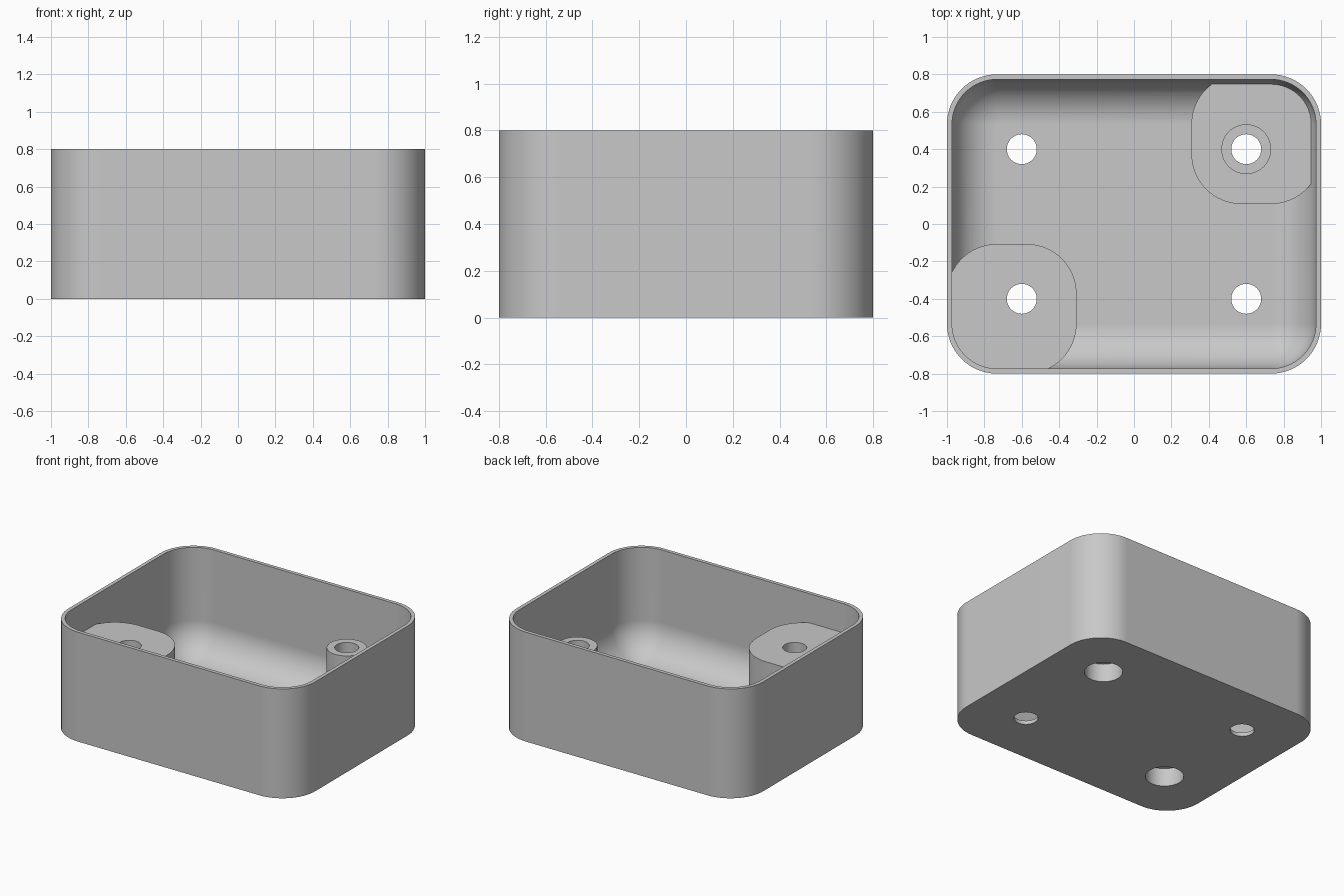
import bpy, bmesh, math

if "Cube" in bpy.data.objects:
    bpy.data.objects.remove(bpy.data.objects["Cube"], do_unlink=True)

HX, HY, HEIGHT = 1.0, 0.8, 0.8
CORNER, WALL = 0.267, 0.027
FILLET = CORNER - WALL
PAD = 0.693                       # side of the square corner pads
BOSS_TOP, LOW_TOP = 0.587, 0.16
POST_X, POST_Y = 0.6, 0.4

grey = bpy.data.materials.new("light_grey")
grey.use_nodes = True
colour = (0.58, 0.58, 0.58, 1)
grey.diffuse_color = colour
grey.node_tree.nodes["Principled BSDF"].inputs["Base Color"].default_value = colour


def outline(cx, cy, hx, hy, r, steps=16):
    """Counter-clockwise rounded rectangle."""
    pts = []
    for q, (sx, sy) in enumerate([(1, 1), (-1, 1), (-1, -1), (1, -1)]):
        for i in range(steps + 1):
            a = (q + i / steps) * math.pi / 2
            pts.append((cx + sx * (hx - r) + r * math.cos(a),
                        cy + sy * (hy - r) + r * math.sin(a)))
    return pts


def loft(name, sections):
    """Closed solid through a stack of (outline, z) sections."""
    bm = bmesh.new()
    rings = [[bm.verts.new((x, y, z)) for x, y in pts] for pts, z in sections]
    n = len(rings[0])
    for low, high in zip(rings, rings[1:]):
        for i in range(n):
            j = (i + 1) % n
            bm.faces.new((low[i], low[j], high[j], high[i]))
    bm.faces.new(rings[0][::-1])
    bm.faces.new(rings[-1])
    bmesh.ops.remove_doubles(bm, verts=bm.verts, dist=1e-5)
    bmesh.ops.recalc_face_normals(bm, faces=bm.faces)
    mesh = bpy.data.meshes.new(name)
    bm.to_mesh(mesh)
    bm.free()
    obj = bpy.data.objects.new(name, mesh)
    obj.data.materials.append(grey)
    bpy.context.collection.objects.link(obj)
    return obj


def prism(name, pts, z0, z1):
    return loft(name, [(pts, z0), (pts, z1)])


def cylinder(name, x, y, r, z0, z1):
    return prism(name, outline(x, y, r, r, r), z0, z1)


def subtract(target, tool):
    """Cut the tool out of the target and discard the tool."""
    tool.hide_render = True
    mod = target.modifiers.new("cut", "BOOLEAN")
    mod.operation, mod.solver, mod.object = "DIFFERENCE", "EXACT", tool
    bpy.context.view_layer.objects.active = target
    bpy.ops.object.modifier_apply(modifier=mod.name)
    bpy.data.objects.remove(tool, do_unlink=True)


# Outer body
body = prism("open_box", outline(0, 0, HX, HY, CORNER), 0, HEIGHT)

# Cavity with a rounded floor edge
sections = []
for i in range(17):
    a = i / 16 * math.pi / 2
    inset = FILLET * (1 - math.sin(a))
    sections.append((outline(0, 0, HX - WALL - inset, HY - WALL - inset, FILLET - inset),
                     WALL + FILLET * (1 - math.cos(a))))
sections.append((sections[-1][0], HEIGHT + 0.1))
cavity = loft("cavity", sections)

# Material left standing in the cavity: tall pad, low pad and its post
for side, top in ((-1, BOSS_TOP), (1, LOW_TOP)):
    pts = outline(side * (HX - PAD / 2), side * (HY - PAD / 2), PAD / 2, PAD / 2, CORNER)
    subtract(cavity, prism("corner_pad", pts, -0.1, top))
subtract(cavity, cylinder("post", POST_X, POST_Y, 0.133, -0.1, BOSS_TOP))
subtract(body, cavity)

# Four through holes, two of them recessed from below
for sx in (-1, 1):
    for sy in (-1, 1):
        x, y = sx * POST_X, sy * POST_Y
        subtract(body, cylinder("hole", x, y, 0.08, -0.1, HEIGHT))
        if sx == sy:
            subtract(body, cylinder("recess", x, y, 0.127, -0.1, 0.133))

# Smooth curves, crisp edges
bpy.ops.object.select_all(action="DESELECT")
body.select_set(True)
bpy.context.view_layer.objects.active = body
bpy.ops.object.shade_smooth_by_angle(angle=math.radians(25))
normals = body.modifiers.new("even_normals", "WEIGHTED_NORMAL")
normals.keep_sharp = True
